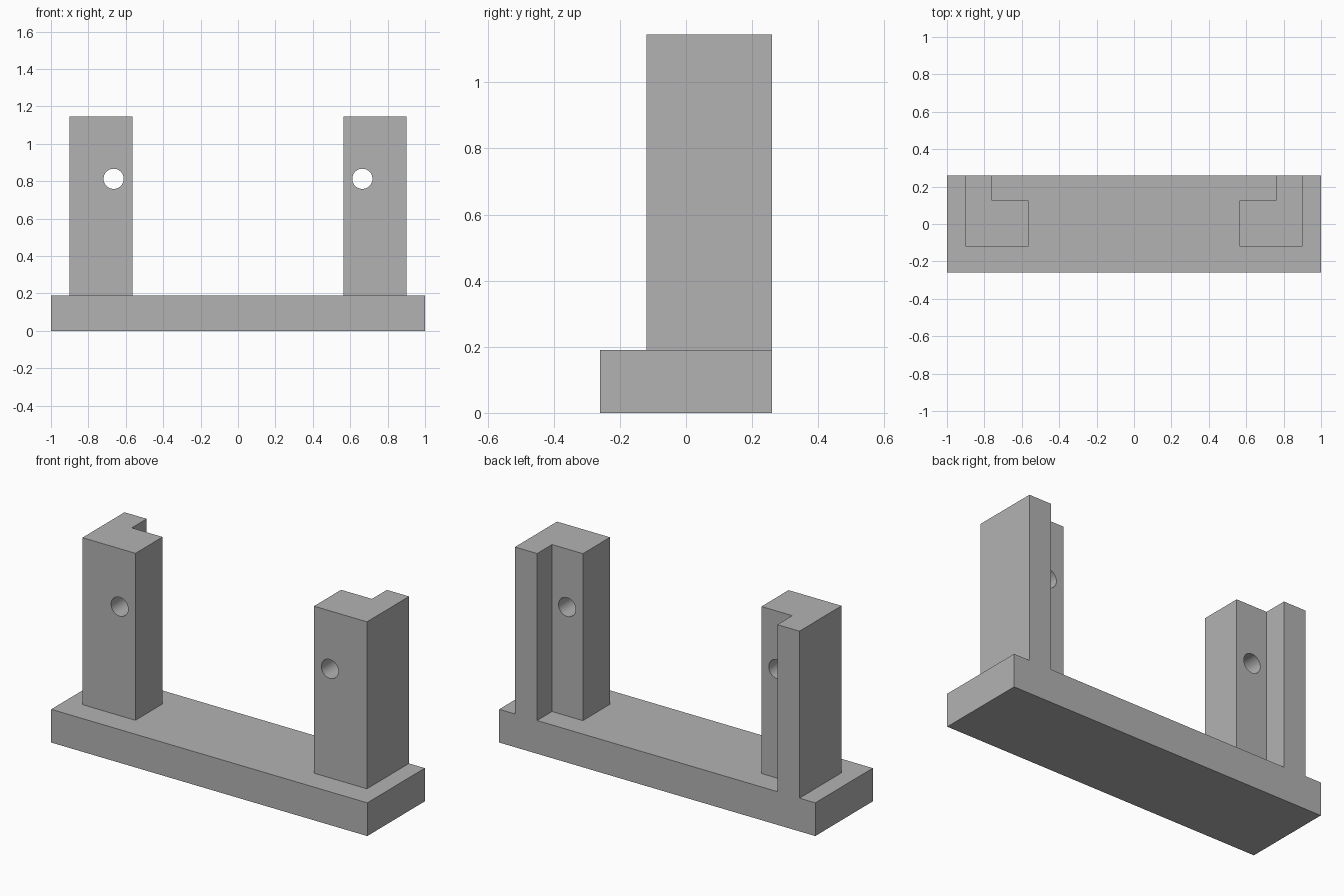
import bpy
import bmesh
from mathutils import Matrix

cube = bpy.data.objects.get("Cube")
if cube:
    bpy.data.objects.remove(cube, do_unlink=True)

BASE_TOP = 0.19
POST_TOP = 1.145
HALF_DEPTH = 0.26
HOLE_X, HOLE_Z, HOLE_RADIUS = 0.665, 0.813, 0.054

grey = bpy.data.materials.new("plain grey")
grey.use_nodes = True
color = (0.45, 0.45, 0.45, 1)
grey.diffuse_color = color
grey.node_tree.nodes["Principled BSDF"].inputs["Base Color"].default_value = color


def add_object(name, bm):
    bmesh.ops.recalc_face_normals(bm, faces=bm.faces)
    mesh = bpy.data.meshes.new(name)
    bm.to_mesh(mesh)
    bm.free()
    mesh.materials.append(grey)
    obj = bpy.data.objects.new(name, mesh)
    bpy.context.collection.objects.link(obj)
    return obj


def extrude_outline(name, outline, bottom, top):
    bm = bmesh.new()
    face = bm.faces.new([bm.verts.new((x, y, bottom)) for x, y in outline])
    result = bmesh.ops.extrude_face_region(bm, geom=[face], use_keep_orig=True)
    verts = [v for v in result["geom"] if isinstance(v, bmesh.types.BMVert)]
    bmesh.ops.translate(bm, verts=verts, vec=(0, 0, top - bottom))
    return add_object(name, bm)


# Base slab
D = HALF_DEPTH
extrude_outline("base", [(-1, -D), (1, -D), (1, D), (-1, D)], 0, BASE_TOP)

# Upright posts, notched at the inner back corner and drilled front to back
POST = [(0.565, -0.12), (0.9, -0.12), (0.9, D), (0.76, D), (0.76, 0.125), (0.565, 0.125)]
for side, name in ((1, "left"), (-1, "right")):
    post = extrude_outline(name + "_post", [(side * x, y) for x, y in POST], BASE_TOP, POST_TOP)

    bm = bmesh.new()
    place = Matrix.Translation((side * HOLE_X, 0, HOLE_Z)) @ Matrix.Rotation(1.5708, 4, "X")
    bmesh.ops.create_cone(bm, cap_ends=True, segments=48, radius1=HOLE_RADIUS,
                          radius2=HOLE_RADIUS, depth=1, matrix=place)
    cutter = add_object(name + "_hole_cutter", bm)
    cutter.hide_render = True
    cutter.hide_set(True)

    drill = post.modifiers.new("hole", "BOOLEAN")
    drill.operation = "DIFFERENCE"
    drill.solver = "EXACT"
    drill.object = cutter

    # Smooth bore, sharp edges
    bpy.ops.object.select_all(action="DESELECT")
    bpy.context.view_layer.objects.active = post
    post.select_set(True)
    bpy.ops.object.modifier_apply(modifier=drill.name)
    bpy.data.objects.remove(cutter, do_unlink=True)
    bpy.ops.object.shade_smooth_by_angle()
